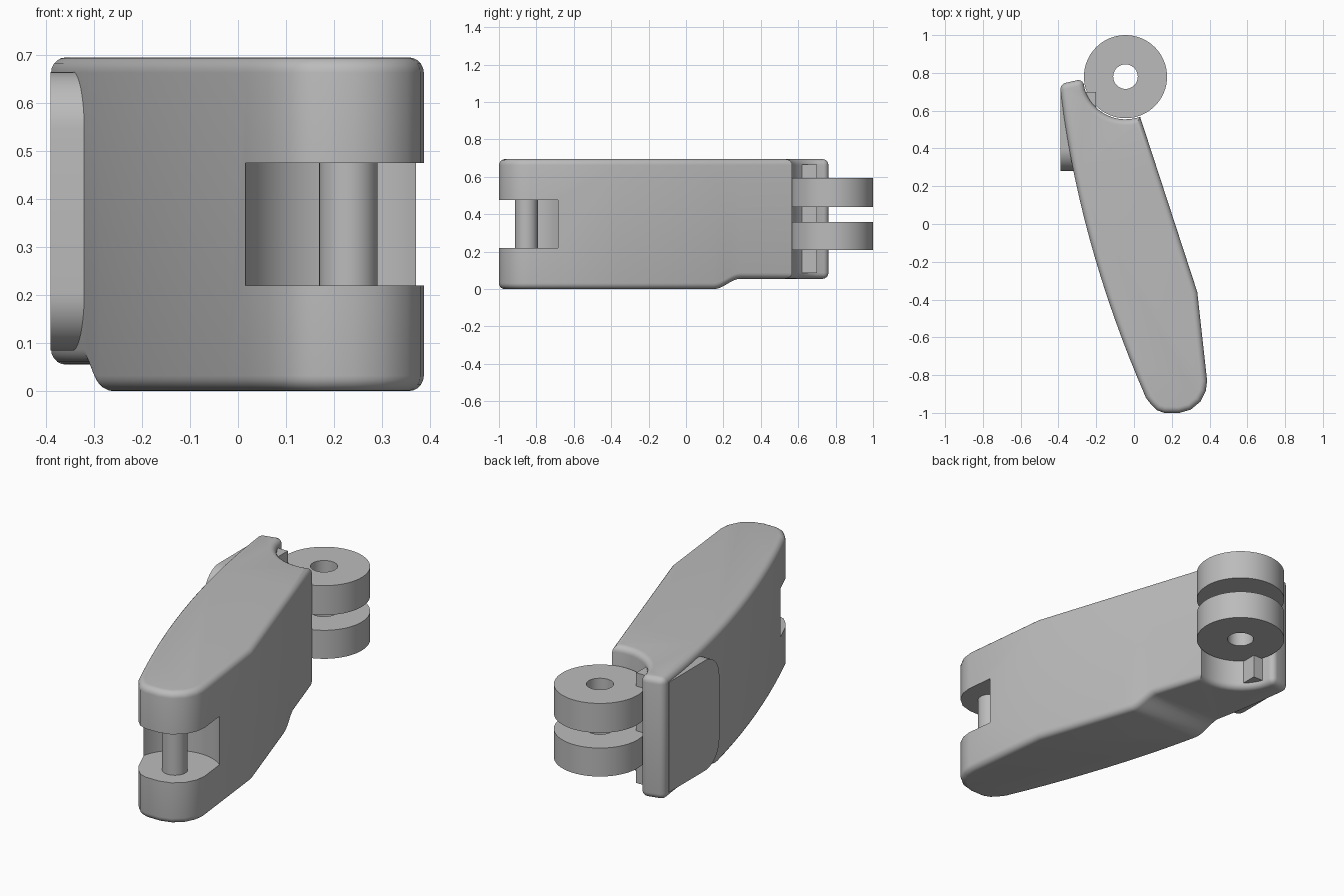
import bpy
import bmesh
from math import sin, cos, radians, pi

cube = bpy.data.objects.get("Cube")
if cube:
    bpy.data.objects.remove(cube, do_unlink=True)

grey = bpy.data.materials.new("plain grey")
grey.use_nodes = True
grey.diffuse_color = (0.5, 0.5, 0.5, 1)
grey.node_tree.nodes["Principled BSDF"].inputs["Base Color"].default_value = (0.5, 0.5, 0.5, 1)

HINGE = (-0.045, 0.78)
PIN = (0.23, -0.853)


def arc(center, r, start, end, steps):
    """Points along a circular arc, angles in degrees."""
    angles = [radians(start + (end - start) * i / steps) for i in range(steps + 1)]
    return [(center[0] + r * cos(a), center[1] + r * sin(a)) for a in angles]


def prism(points, low, high, to_3d):
    """Extrude a flat outline between two levels."""
    bm = bmesh.new()
    face = bm.faces.new([bm.verts.new(to_3d(u, v, low)) for u, v in points])
    top = bmesh.ops.extrude_face_region(bm, geom=[face])["geom"]
    for v in top:
        if isinstance(v, bmesh.types.BMVert):
            v.co += to_vector(to_3d, high - low)
    bmesh.ops.recalc_face_normals(bm, faces=bm.faces[:])
    return bm


def to_vector(to_3d, distance):
    from mathutils import Vector
    return Vector(to_3d(0, 0, distance))


def upright(u, v, w):
    return (u, v, w)


def sideways(u, v, w):
    return (w, u, v)


def finish(name, bm):
    mesh = bpy.data.meshes.new(name)
    bm.to_mesh(mesh)
    bm.free()
    mesh.materials.append(grey)
    obj = bpy.data.objects.new(name, mesh)
    bpy.context.collection.objects.link(obj)
    return obj


def activate(obj):
    bpy.ops.object.select_all(action="DESELECT")
    obj.select_set(True)
    bpy.context.view_layer.objects.active = obj


def cut(obj, cutter):
    mod = obj.modifiers.new("cut", "BOOLEAN")
    mod.operation = "DIFFERENCE"
    mod.solver = "EXACT"
    mod.object = cutter
    activate(obj)
    bpy.ops.object.modifier_apply(modifier=mod.name)
    bpy.data.objects.remove(cutter, do_unlink=True)


def smooth(obj, angle=30):
    activate(obj)
    bpy.ops.object.shade_smooth_by_angle(angle=radians(angle))


def cylinder(name, center, r, low, high):
    return finish(name, prism(arc(center, r, 0, 354.375, 63), low, high, upright))


# Body: bowed left side, blunt front, kinked right side, round socket at the back
ts = [-0.03] + [0.15 + 1.48 * i / 14 for i in range(15)]
bow = [(-0.39 + 0.12 * t + 0.097 * t * t, 0.71 - t) for t in ts]
nose = [(0.09, -0.955), (0.12, -0.985), (0.16, -1), (0.24, -1), (0.30, -0.983),
        (0.352, -0.94), (0.38, -0.885), (0.387, -0.83)]
socket = arc(HINGE, 0.226, 290, 198, 12) + arc(HINGE, 0.226, 183, 183, 1)[:1]
bm = prism(bow + nose + [(0.335, -0.36)] + socket, 0, 0.695, upright)

# Round over the rims and the two corners of the back horn
rims = []
for e in bm.edges:
    a, b = (v.co for v in e.verts)
    if abs(a.z - b.z) < 0.01 or a.y > 0.72:
        rims.append(e)
bmesh.ops.bevel(bm, geom=rims, offset=0.032, segments=5, profile=0.5,
                affect="EDGES", clamp_overlap=False)

# Raised step under the back end
START, END, RISE = 0.15, 0.29, 0.055
for i in range(9):
    y = START + (END - START) * i / 8
    bmesh.ops.bisect_plane(bm, geom=bm.verts[:] + bm.edges[:] + bm.faces[:],
                           plane_co=(0, y, 0), plane_no=(0, 1, 0))
for v in bm.verts:
    if v.co.z < 0.3:
        s = min(max((v.co.y - START) / (END - START), 0), 1)
        v.co.z += RISE * s * s * (3 - 2 * s)
body = finish("body", bm)

# Rounded slot across the front end, with its pin
cut(body, cylinder("slot_cutter", PIN, 0.22, 0.22, 0.475))
smooth(body)
smooth(cylinder("front_pin", PIN, 0.061, 0.215, 0.48))

# Two hinge rings at the back
for name, low, high in (("lower_hinge_ring", 0.21, 0.36), ("upper_hinge_ring", 0.44, 0.595)):
    ring = cylinder(name, HINGE, 0.22, low, high)
    cut(ring, cylinder("bore_cutter", HINGE, 0.065, low - 0.1, high + 0.1))
    smooth(ring)

# Key strip joining the rings to the body
strip = [(-0.31, 0.62), (-0.2, 0.62), (-0.2, 0.70), (-0.31, 0.70)]
finish("key_strip", prism(strip, 0.085, 0.665, upright))

# Side pad with rounded front corners
R = 0.12
pad = (arc((0.28 + R, 0.665 - R), R, 90, 180, 10) + arc((0.28 + R, 0.085 + R), R, 180, 270, 10)
       + [(0.70, 0.085), (0.70, 0.665)])
smooth(finish("side_pad", prism(pad, -0.39, -0.27, sideways)))
